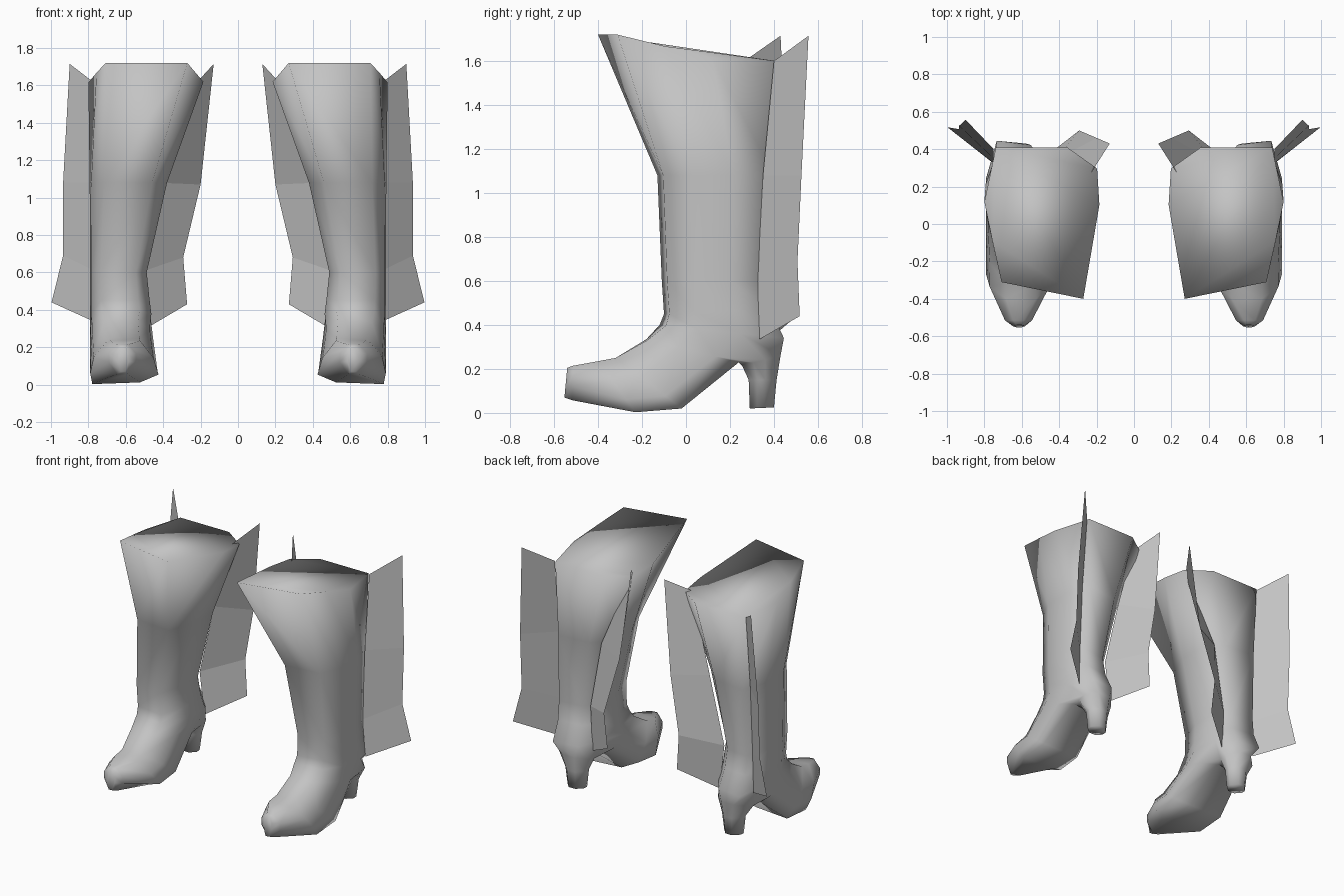
import bpy, bmesh
from mathutils import Vector

cube = bpy.data.objects.get("Cube")
if cube:
    bpy.data.objects.remove(cube, do_unlink=True)

grey = bpy.data.materials.new("plain_grey")
grey.use_nodes = True
GREY = (0.55, 0.55, 0.55, 1)
grey.diffuse_color = GREY
grey.node_tree.nodes["Principled BSDF"].inputs["Base Color"].default_value = GREY

# Cross-section outlines: (across 0 inner..1 outer, 0 front/top..1 back/sole)
TOP = [(.14, 0), (.85, .11), (.93, .38), (1, .64), (.9, 1), (.28, 1), (.02, .86), (0, .62)]
LEG = [(.2, 0), (.82, .05), (.98, .3), (1, .65), (.83, 1), (.28, .96), (.02, .75), (.01, .36)]
ARCH = [(.24, 0), (.78, .02), (.97, .35), (1, .75), (.85, 1), (.25, 1), (0, .75), (.05, .37)]
FOOT = [(.27, 0), (.71, 0), (.95, .38), (1, .75), (.97, 1), (.27, .96), (0, .78), (.07, .4)]
HEEL = [(.3, 0), (.7, 0), (1, .3), (1, .6), (.7, 1), (.3, 1), (0, .6), (0, .3)]

# Rings: outline, x inner, x outer, front (y, z), back (y, z)
BOOT_RINGS = [
    (LEG, .375, .793, (-.13, 1.08), (.40, 1.08)),
    (LEG, .485, .79, (-.11, .60), (.37, .60)),
    (LEG, .47, .79, (-.10, .45), (.385, .47)),
    (LEG, .46, .79, (-.12, .40), (.445, .34)),
    (ARCH, .455, .79, (-.18, .335), (.24, .23)),
    (FOOT, .43, .79, (-.32, .25), (-.02, .02)),
    (FOOT, .425, .79, (-.40, .235), (-.23, .003)),
    (HEEL, .545, .69, (-.515, .214), (-.515, .057)),
    (HEEL, .585, .645, (-.54, .205), (-.553, .07)),
]
HEEL_RINGS = [
    (HEEL, .505, .745, (.255, .215), (.43, .26)),
    (HEEL, .535, .695, (.285, .15), (.412, .15)),
    (HEEL, .55, .68, (.29, .02), (.40, .025)),
]
SOCKET = 4           # row of faces under the ankle that opens into the heel
SOCKET_COLS = (3, 4, 5)


def ring_points(shape, x0, x1, front, back):
    f, b = Vector(front), Vector(back)
    return [(x0 + (x1 - x0) * u, *f.lerp(b, t)) for u, t in shape]


def rim_points():
    # Flared opening that rises towards the front
    pts = []
    for u, t in TOP:
        y = -.40 + .81 * t
        z = min(1.72, 1.615 + (.12 - y) * .244) if y < .12 else 1.60
        pts.append((.185 + .615 * u, y, z))
    return pts


def finish(bm, name, smooth):
    mesh = bpy.data.meshes.new(name)
    for f in bm.faces:
        f.smooth = smooth
    bm.to_mesh(mesh)
    bm.free()
    mesh.materials.append(grey)
    obj = bpy.data.objects.new(name, mesh)
    bpy.context.collection.objects.link(obj)


def bridge(bm, a, b, skip=()):
    n = len(a)
    for i in range(n):
        if i not in skip:
            j = (i + 1) % n
            bm.faces.new((a[i], a[j], b[j], b[i]))


def boot(name, side):
    bm = bmesh.new()

    def add_ring(pts):
        return [bm.verts.new((side * x, y, z)) for x, y, z in pts]

    # Shaft and foot
    rows = [add_ring(rim_points())] + [add_ring(ring_points(*r)) for r in BOOT_RINGS]
    for k in range(len(rows) - 1):
        bridge(bm, rows[k], rows[k + 1], SOCKET_COLS if k == SOCKET else ())
    # Closed top in two panels, and the toe tip
    bm.faces.new([rows[0][i] for i in (7, 0, 1, 2, 3, 4)])
    bm.faces.new(rows[0][4:8])
    bm.faces.new(rows[-1])
    # Heel grown out of the opening under the ankle
    prev = rows[SOCKET][3:7] + rows[SOCKET + 1][6:2:-1]
    for r in HEEL_RINGS:
        pts = ring_points(*r)
        ring = add_ring(pts[3:] + pts[:3])
        bridge(bm, prev, ring)
        prev = ring
    bm.faces.new(prev)
    bmesh.ops.recalc_face_normals(bm, faces=bm.faces)
    finish(bm, name, True)


def fin(name, inner, outer, side):
    # Thin strip standing off the back corner of the shaft
    bm = bmesh.new()
    a = [bm.verts.new((side * x, y, z)) for x, y, z in inner]
    b = [bm.verts.new((side * x, y, z)) for x, y, z in outer]
    for i in range(len(a) - 1):
        bm.faces.new((a[i], b[i], b[i + 1], a[i + 1]))
    finish(bm, name, False)


OUTER_FIN = (
    [(.75, .40, 1.60), (.75, .35, 1.08), (.75, .325, .60), (.765, .335, .335)],
    [(.90, .557, 1.715), (.935, .525, 1.08), (.935, .507, .69), (.997, .517, .44)],
)
INNER_FIN = (
    [(.235, .265, 1.60), (.425, .34, 1.08), (.525, .32, .60), (.50, .335, .295)],
    [(.13, .43, 1.715), (.20, .46, 1.07), (.293, .50, .68), (.272, .49, .43)],
)

for label, side in (("left", 1), ("right", -1)):
    boot(label + "_boot", side)
    fin(label + "_outer_fin", *OUTER_FIN, side)
    fin(label + "_inner_fin", *INNER_FIN, side)
